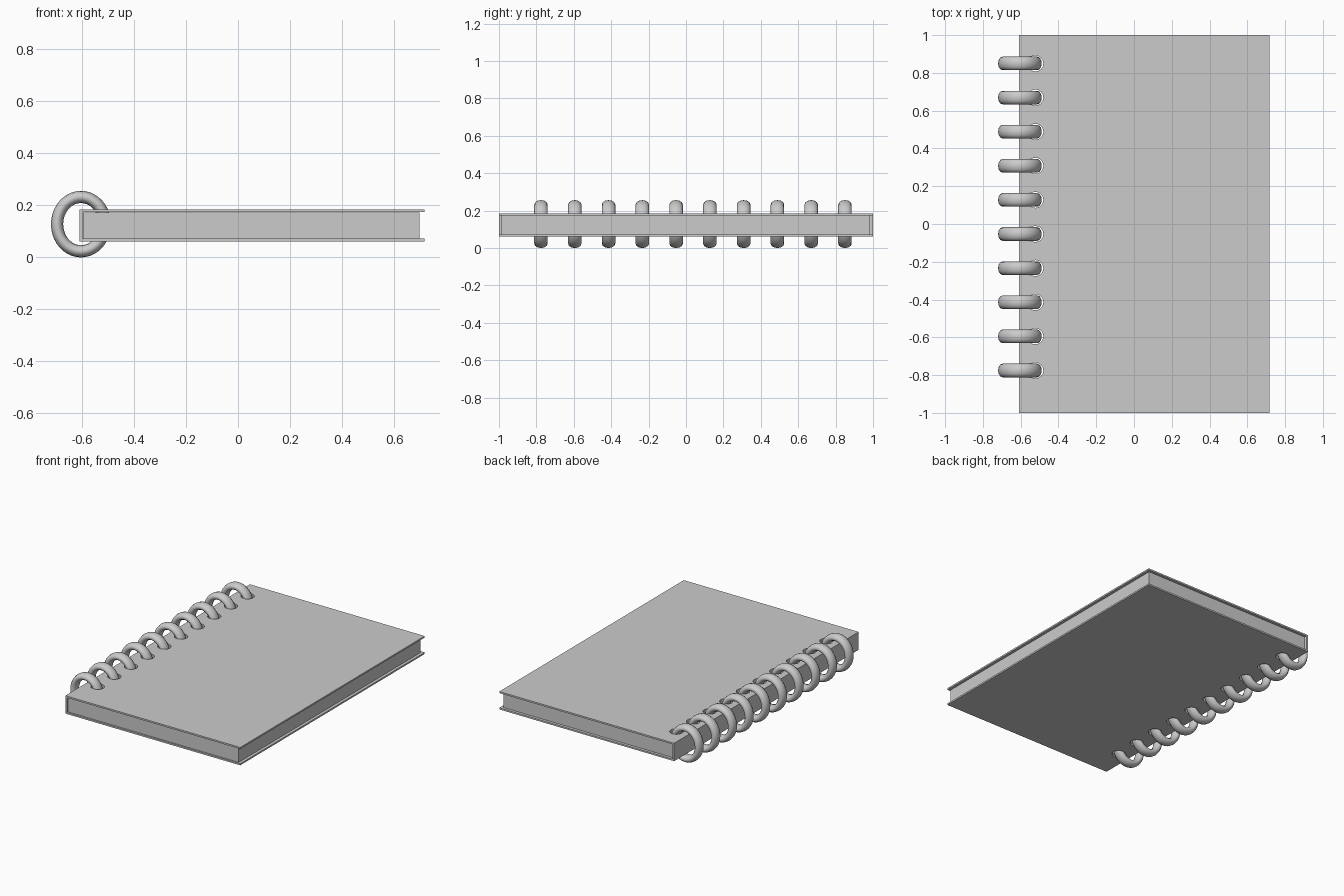
import bpy, bmesh, math
from mathutils import Matrix

if "Cube" in bpy.data.objects:
    bpy.data.objects.remove(bpy.data.objects["Cube"])

RING_YS = [0.85 - i * 0.1806 for i in range(10)]
ZC = 0.128


def make_object(name, bm):
    bmesh.ops.recalc_face_normals(bm, faces=bm.faces[:])
    mesh = bpy.data.meshes.new(name)
    bm.to_mesh(mesh)
    bm.free()
    obj = bpy.data.objects.new(name, mesh)
    bpy.context.collection.objects.link(obj)
    return obj


def extrude_profile(name, points, y0, y1):
    """Extrude a closed x-z profile along y."""
    bm = bmesh.new()
    face = bm.faces.new([bm.verts.new((x, y0, z)) for x, z in points])
    new = bmesh.ops.extrude_face_region(bm, geom=[face])["geom"]
    verts = [g for g in new if isinstance(g, bmesh.types.BMVert)]
    bmesh.ops.translate(bm, verts=verts, vec=(0, y1 - y0, 0))
    return make_object(name, bm)


def make_ring(name, y, major=40, minor=12):
    """Upright oval ring with a flattened oval section."""
    bm = bmesh.new()
    loops = []
    for i in range(major):
        a = 2 * math.pi * i / major
        loop = []
        for j in range(minor):
            b = 2 * math.pi * j / minor
            d = 0.0235 * math.cos(b)
            loop.append(bm.verts.new((-0.604 + (0.092 + d) * math.cos(a),
                                      y + 0.036 * math.sin(b),
                                      ZC + (0.1045 + d) * math.sin(a))))
        loops.append(loop)
    for i in range(major):
        p, q = loops[i], loops[(i + 1) % major]
        for j in range(minor):
            k = (j + 1) % minor
            bm.faces.new((p[j], p[k], q[k], q[j])).smooth = True
    return make_object(name, bm)


# wrap-around cover: two boards joined by a spine
cover = extrude_profile("cover", [
    (0.717, 0.062), (0.717, 0.073), (-0.598, 0.073), (-0.598, 0.174),
    (0.717, 0.174), (0.717, 0.185), (-0.61, 0.185), (-0.61, 0.062)], -1, 1)

# page block, slightly inset from the cover
pages = extrude_profile("pages", [
    (-0.597, 0.0735), (0.698, 0.0735), (0.698, 0.1735), (-0.597, 0.1735)],
    -0.99, 0.982)

# punched holes for the rings
bm = bmesh.new()
for y in RING_YS:
    bmesh.ops.create_cone(bm, cap_ends=True, segments=24, radius1=0.042,
                          radius2=0.042, depth=0.4,
                          matrix=Matrix.Translation((-0.522, y, ZC)))
cutter = make_object("hole_cutter", bm)
cutter.hide_render = True
for obj in (cover, pages):
    mod = obj.modifiers.new("holes", "BOOLEAN")
    mod.operation = "DIFFERENCE"
    mod.solver = "EXACT"
    mod.object = cutter
    bpy.context.view_layer.objects.active = obj
    bpy.ops.object.modifier_apply(modifier=mod.name)
bpy.data.objects.remove(cutter)

# binding rings
for i, y in enumerate(RING_YS):
    make_ring(f"binding_ring_{i + 1}", y)
